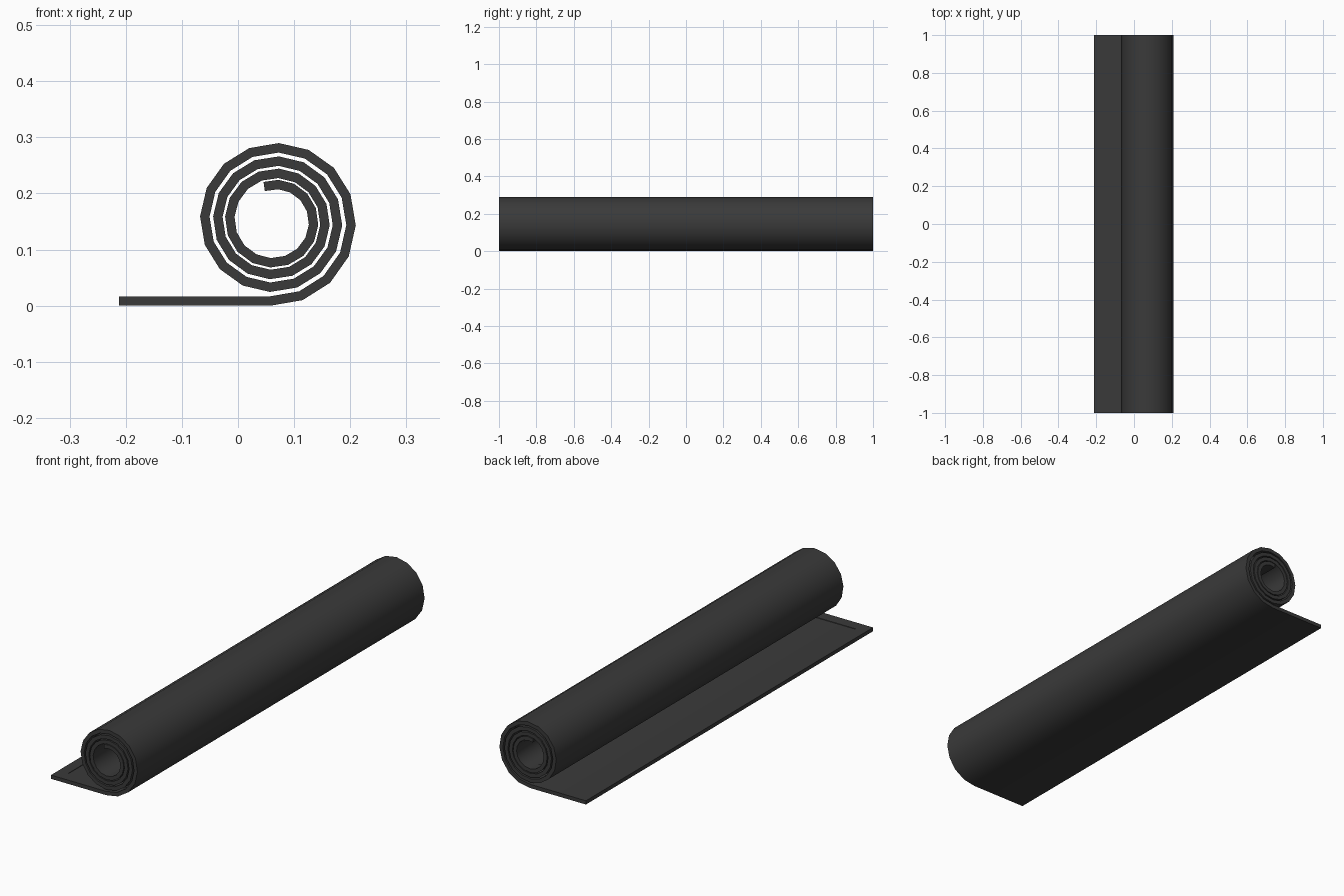
import bpy, bmesh, math
from mathutils import Vector

if "Cube" in bpy.data.objects:
    bpy.data.objects.remove(bpy.data.objects["Cube"])

THICK = 0.0165
CX, CZ = 0.065, 0.151
STEPS = 57
R0, R1 = 0.143, 0.064
COLUMNS = (-1.0, -0.95, 0.95, 1.0)

# Centre line of the mat in the x-z plane: flat flap, then inward spiral
path = [Vector((-0.212, THICK / 2)), Vector((-0.165, THICK / 2))]
for i in range(STEPS + 1):
    a = math.radians(-93 + 22.45 * i)
    t = i / STEPS
    r = R0 + (R1 - R0) * (1.15 * t - 0.15 * t * t)
    path.append(Vector((CX + r * math.cos(a), CZ + r * math.sin(a))))
path[2].y = THICK / 2


def side_offset(i):
    """Mitred half-thickness offset towards the inside of the roll."""
    d0 = (path[i] - path[max(i - 1, 0)]).normalized() if i else (path[1] - path[0]).normalized()
    d1 = (path[i + 1] - path[i]).normalized() if i < len(path) - 1 else d0
    tangent = (d0 + d1).normalized()
    normal = Vector((-tangent.y, tangent.x))
    return normal * (THICK / 2 / max(tangent.dot(d1), 0.5))


bm = bmesh.new()
upper, lower = [], []
for i, p in enumerate(path):
    o = side_offset(i)
    for rows, q in ((upper, p + o), (lower, p - o)):
        rows.append([bm.verts.new((q.x, y, q.y)) for y in COLUMNS])

# Upper and lower surfaces, remembering the bordered panel
panel = []
last = len(path) - 1
for i in range(last):
    for j in range(3):
        f = bm.faces.new((upper[i][j], upper[i + 1][j], upper[i + 1][j + 1], upper[i][j + 1]))
        if j == 1 and 1 <= i < last - 2:
            panel.append(f)
        bm.faces.new((lower[i][j], lower[i][j + 1], lower[i + 1][j + 1], lower[i + 1][j]))
    # Rolled edges at both ends of the cylinder
    for j in (0, 3):
        bm.faces.new((upper[i][j], lower[i][j], lower[i + 1][j], upper[i + 1][j]))
# Cut ends of the strip
for i in (0, last):
    for j in range(3):
        bm.faces.new((upper[i][j], upper[i][j + 1], lower[i][j + 1], lower[i][j]))
bmesh.ops.recalc_face_normals(bm, faces=bm.faces)
bm.normal_update()

# Slightly recessed panel inside the border
bmesh.ops.inset_region(bm, faces=panel, thickness=0.0005, depth=-0.002, use_even_offset=True)

mesh = bpy.data.meshes.new("rolled_mat")
bm.to_mesh(mesh)
bm.free()
mat_obj = bpy.data.objects.new("rolled_mat", mesh)
bpy.context.collection.objects.link(mat_obj)

# Dark rubber colour
rubber = bpy.data.materials.new("dark_rubber")
rubber.diffuse_color = (0.042, 0.042, 0.042, 1)
rubber.use_nodes = True
rubber.node_tree.nodes["Principled BSDF"].inputs["Base Color"].default_value = rubber.diffuse_color
mesh.materials.append(rubber)

bpy.context.view_layer.objects.active = mat_obj
mat_obj.select_set(True)
bpy.ops.object.shade_smooth_by_angle(angle=math.radians(35))
